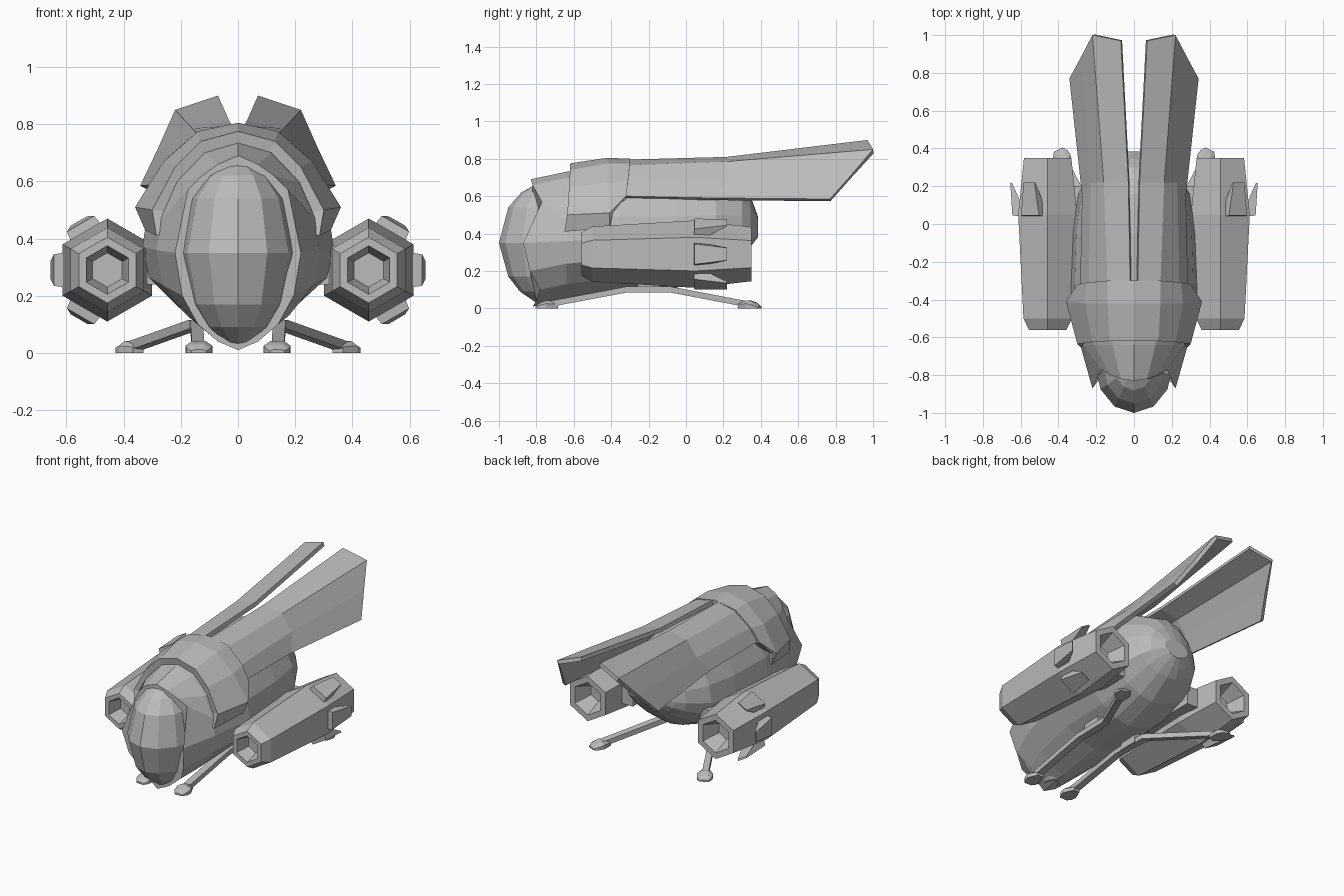
import bpy, bmesh, math
from mathutils import Vector

if "Cube" in bpy.data.objects:
    bpy.data.objects.remove(bpy.data.objects["Cube"])

grey = bpy.data.materials.new("hull grey")
grey.diffuse_color = (0.5, 0.5, 0.5, 1)
grey.use_nodes = True
grey.node_tree.nodes["Principled BSDF"].inputs["Base Color"].default_value = grey.diffuse_color


def make(name, verts, faces):
    me = bpy.data.meshes.new(name)
    me.from_pydata([tuple(v) for v in verts], [], faces)
    bm = bmesh.new()
    bm.from_mesh(me)
    bmesh.ops.remove_doubles(bm, verts=bm.verts, dist=0.0005)
    bmesh.ops.recalc_face_normals(bm, faces=bm.faces)
    bm.to_mesh(me)
    bm.free()
    me.materials.append(grey)
    ob = bpy.data.objects.new(name, me)
    bpy.context.collection.objects.link(ob)
    return ob


def loft(name, rings, closed=True, caps=True):
    """Skin a list of equally long point rings."""
    n = len(rings[0])
    verts = [p for r in rings for p in r]
    faces = []
    for i in range(len(rings) - 1):
        for j in range(n if closed else n - 1):
            k = (j + 1) % n
            faces.append((i * n + j, i * n + k, (i + 1) * n + k, (i + 1) * n + j))
    if caps:
        faces += [tuple(range(n)), tuple(range(len(verts) - n, len(verts)))]
    return make(name, verts, faces)


def mirror(ob):
    ob.modifiers.new("mirror", 'MIRROR').use_mirror_merge = False
    return ob


def thicken(ob, t, offset=-1):
    m = ob.modifiers.new("thickness", 'SOLIDIFY')
    m.thickness, m.offset = t, offset
    return ob


def both(half):
    """Complete a top-to-bottom half ring whose ends lie on the centre line."""
    return half + [(-x, y, z) for x, y, z in reversed(half[1:-1])]


# hull: y, half width, bottom, middle, top
section = [(0, 1), (.40, .91), (.74, .64), (.94, .3), (1, 0),
           (.93, -.38), (.62, -.72), (.3, -.93), (0, -1)]


def hull_ring(y, w, zb, zm, zt):
    return both([(a * w, y, zm + b * ((zt - zm) if b > 0 else (zm - zb))) for a, b in section])


collar = both([(0, -.83, .69), (.07, -.82, .66), (.125, -.80, .62), (.175, -.77, .57),
               (.22, -.87, .35), (.195, -.835, .2), (.14, -.78, .10), (.07, -.80, .04), (0, -.82, .01)])
loft("hull", [collar] + [hull_ring(*r) for r in (
    (-.64, .285, .04, .36, .73), (-.36, .335, .09, .37, .775), (-.05, .325, .11, .37, .775),
    (.16, .295, .18, .39, .75), (.30, .215, .28, .42, .67), (.345, .165, .33, .43, .60),
    (.385, .085, .38, .44, .49))])

# faceted cockpit dome with vertical poles
rows = [(.03, .2), (.09, .55), (.17, .80), (.35, 1), (.54, .80), (.62, .52), (.665, .2)]
loft("cockpit_dome", [[(.205 * f * math.sin(a), -.75 - .25 * f * math.cos(a), z)
     for a in (i * math.pi / 6 for i in range(12))] for z, f in rows])

# overlapping shoulder plate
plate_rows = [
    [(0, -.62, .775), (.13, -.62, .74), (.22, -.625, .65), (.30, -.635, .50), (.285, -.65, .41)],
    [(0, -.42, .805), (.14, -.42, .775), (.26, -.42, .67), (.36, -.41, .51), (.325, -.41, .43)],
    [(0, -.30, .80), (.14, -.30, .775), (.25, -.31, .68), (.30, -.32, .60), (.345, -.39, .51)]]
full = [[(-x, y, z) for x, y, z in reversed(r[1:])] + r for r in plate_rows]
thicken(loft("shoulder_plate", full, False, False), .05)

# long wing covers
wing = loft("wing_cover", [
    [(.02, -.32, .795), (.14, -.32, .765), (.24, -.32, .68), (.285, -.32, .60)],
    [(.03, .22, .81), (.16, .22, .785), (.23, .22, .69), (.275, .15, .59)],
    [(.07, .97, .90), (.22, 1.0, .85), (.28, .885, .715), (.342, .77, .585)]], False, False)
mirror(thicken(wing, .025))

# hexagonal engine pods with recessed intake and exhaust
CX, CZ = .457, .29


def hexagon(y, r):
    return [(CX + r * math.sin(i * math.pi / 3), y, CZ + r * math.cos(i * math.pi / 3))
            for i in range(6)]


mirror(loft("engine_pod", [hexagon(y, r) for y, r in (
    (-.47, .06), (-.56, .085), (-.56, .115), (-.50, .148), (.05, .18),
    (.35, .145), (.35, .105), (.24, .06))]))

# three flaps on the outer faces of each pod
for label, deg in (("upper", 60), ("outer", 0), ("lower", -60)):
    a = math.radians(deg)
    out, side = Vector((math.cos(a), 0, math.sin(a))), Vector((-math.sin(a), 0, math.cos(a)))
    outline = [(.14, .04, .062), (.187, .045, .055), (.198, .22, .033), (.188, .215, .036), (.14, .11, .055)]
    rings = [[Vector((CX, y, CZ)) + out * d + side * s * w for d, y, w in outline] for s in (-1, 1)]
    mirror(loft(label + "_pod_flap", rings))

# landing skids: one bent bar per side
def bar(path, w, h):
    return [[(x + sx * w, y, z + sz * h) for sx, sz in ((-1, -1), (1, -1), (1, 1), (-1, 1))]
            for x, y, z in path]


mirror(loft("landing_skid", bar([(.14, -.72, .025), (.145, -.32, .1), (.15, -.08, .1), (.375, .34, .02)],
                                .022, .016)))


# pointed feet at both skid ends
def foot(name, cx, cy, heading):
    d = Vector((math.sin(heading), math.cos(heading), 0))
    s = Vector((d.y, -d.x, 0))
    rings = []
    for t, w, h in ((-.06, .02, .035), (0, .047, .042), (.035, .043, .03), (.06, .025, .012)):
        c = Vector((cx, cy, 0)) + d * t
        rings.append([c - s * w, c + s * w, c + s * w + Vector((0, 0, h * .6)),
                      c + s * w * .5 + Vector((0, 0, h)), c - s * w * .5 + Vector((0, 0, h)),
                      c - s * w + Vector((0, 0, h * .6))])
    mirror(loft(name, rings))


foot("front_foot", .137, -.745, math.pi)
foot("rear_foot", .375, .34, .45)

# short struts joining skids and pods to the hull
mirror(loft("skid_strut", bar([(.14, -.26, .13), (.14, -.14, .13)], .02, .045)))
mirror(loft("pod_mount", bar([(.30, -.25, .3), (.30, .2, .3)], .06, .06)))
